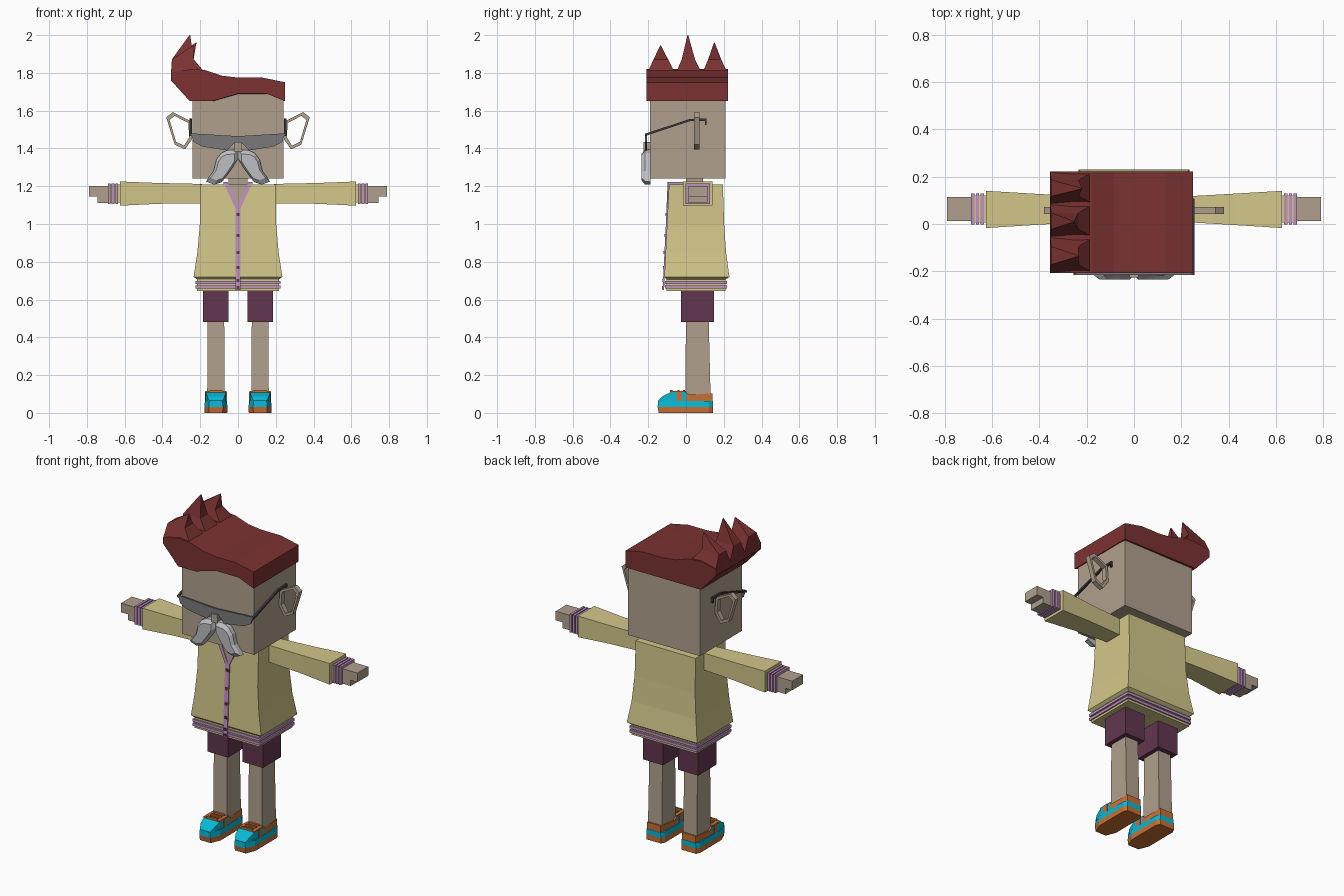
import bpy
import bmesh

cube = bpy.data.objects.get("Cube")
if cube:
    bpy.data.objects.remove(cube, do_unlink=True)


def material(name, rgb):
    linear = [(c / 255 / 12.92) if c < 11 else ((c / 255 + 0.055) / 1.055) ** 2.4 for c in rgb]
    m = bpy.data.materials.new(name)
    m.use_nodes = True
    m.diffuse_color = (*linear, 1)
    m.node_tree.nodes["Principled BSDF"].inputs["Base Color"].default_value = (*linear, 1)
    return m


skin = material("skin_beige", (176, 160, 141))
red = material("hair_red", (124, 50, 50))
yellow = material("cardigan_yellow", (211, 199, 138))
lilac = material("trim_lilac", (192, 146, 192))
plum = material("shorts_plum", (98, 54, 78))
cyan = material("shoe_cyan", (8, 184, 214))
orange = material("shoe_orange", (201, 112, 52))
smoke = material("lens_grey", (122, 122, 125))
silver = material("moustache_grey", (190, 191, 194))
dark = material("frame_dark", (62, 58, 62))


def loft(name, rings, mats, closed=False):
    """Bridge equal rings of points; one material, or one per segment."""
    bm = bmesh.new()
    rows = [[bm.verts.new(p) for p in ring] for ring in rings]
    n = len(rows[0])
    segs = len(rows) if closed else len(rows) - 1
    mats = mats if isinstance(mats, list) else [mats] * segs
    slots = list(dict.fromkeys(mats))
    for i in range(segs):
        a, b = rows[i], rows[(i + 1) % len(rows)]
        for j in range(n):
            k = (j + 1) % n
            bm.faces.new((a[j], a[k], b[k], b[j])).material_index = slots.index(mats[i])
    if not closed:
        bm.faces.new(rows[0]).material_index = slots.index(mats[0])
        bm.faces.new(rows[-1]).material_index = slots.index(mats[-1])
    bmesh.ops.recalc_face_normals(bm, faces=bm.faces)
    mesh = bpy.data.meshes.new(name)
    bm.to_mesh(mesh)
    bm.free()
    for m in slots:
        mesh.materials.append(m)
    ob = bpy.data.objects.new(name, mesh)
    bpy.context.scene.collection.objects.link(ob)
    return ob


def ring_z(x0, x1, y0, y1, z):
    return [(x0, y0, z), (x1, y0, z), (x1, y1, z), (x0, y1, z)]


def ring_x(x, y0, y1, z0, z1):
    return [(x, y0, z0), (x, y1, z0), (x, y1, z1), (x, y0, z1)]


def ring_y(x0, x1, y, z0, z1):
    return [(x0, y, z0), (x1, y, z0), (x1, y, z1), (x0, y, z1)]


def box(name, x0, x1, y0, y1, z0, z1, mat):
    return loft(name, [ring_z(x0, x1, y0, y1, z0), ring_z(x0, x1, y0, y1, z1)], mat)


def plate(name, outline, y0, y1, mat):
    """Front outline of (x, z) points given a thickness in y."""
    return loft(name, [[(x, y, z) for x, z in outline] for y in (y0, y1)], mat)


def chest_y(z):
    return -0.09 - (1.21 - z) * 0.05


# Head and neck
box("head", -0.24, 0.24, -0.19, 0.21, 1.24, 1.70, skin)
box("neck", -0.05, 0.05, 0.0, 0.09, 1.19, 1.25, skin)
box("nose", -0.02, 0.02, -0.226, -0.18, 1.385, 1.435, skin)

# Hair: swept slab with a wavy front fringe and straight back edge
top = [(0.25, 1.75), (0.13, 1.775), (0, 1.775), (-0.085, 1.785), (-0.175, 1.815),
       (-0.25, 1.82), (-0.355, 1.80), (-0.355, 1.76)]
fringe = [(-0.255, 1.65), (-0.14, 1.65), (0, 1.69), (0.15, 1.69), (0.25, 1.65)]
front = [(x, -0.208, z) for x, z in top + fringe]
back = [(x, 0.222, z) for x, z in top] + [(x, 0.222, 1.65) for x, z in fringe]
loft("hair", [front, back], red)

# Hair spikes: bent four-sided points along the raised side
for y0, y1, tx, ty, tz in [(-0.208, -0.055, -0.235, -0.135, 1.945),
                           (-0.055, 0.085, -0.255, 0.01, 2.0),
                           (0.085, 0.222, -0.222, 0.15, 1.96)]:
    m0, m1 = (y0 + ty) / 2, (y1 + ty) / 2
    base = ring_z(-0.355, -0.17, y0, y1, 1.795)
    mid = ring_z(-0.35, -0.235, m0, m1, 1.872)
    tip = ring_z(tx - 0.002, tx + 0.002, ty - 0.002, ty + 0.002, tz)
    loft("hair_spike", [base, mid, tip], red)

# Sunglasses lens
half = [(0.25, 1.48), (0.235, 1.435), (0.19, 1.41), (0.06, 1.39), (0.02, 1.43)]
lens = [(0, 1.465)] + half + [(-x, z) for x, z in reversed(half)]
plate("glasses_lens", lens, -0.216, -0.207, smoke)

# Torso with flared skirt
levels = [(1.21, 0.2, 0.195), (1.0, 0.202, 0.202), (0.85, 0.215, 0.212), (0.72, 0.235, 0.23)]
rings = [ring_z(-w, w, chest_y(z), b, z) for z, w, b in levels]
rings.append(ring_z(-0.215, 0.215, -0.1, 0.208, 0.705))
loft("cardigan_body", rings, yellow)
box("hem_core", -0.218, 0.218, -0.104, 0.21, 0.645, 0.71, yellow)
for z in (0.658, 0.683):
    box("hem_stripe", -0.226, 0.226, -0.112, 0.218, z, z + 0.016, lilac)

# Neck opening, placket and buttons
loft("neck_opening", [[(-0.06, chest_y(1.21) - d, 1.212), (0.06, chest_y(1.21) - d, 1.212),
                       (0, chest_y(1.1) - d, 1.1)] for d in (0, 0.004)], skin)
loft("placket", [ring_z(-0.014, 0.014, chest_y(z) - 0.006, chest_y(z) + 0.002, z)
                 for z in (1.10, 0.65)], lilac)
for z in (1.05, 0.94, 0.85, 0.77, 0.70, 0.665):
    y = chest_y(z)
    box("button", -0.008, 0.008, y - 0.01, y, z - 0.008, z + 0.008, plum)

for s, side in ((1, "left"), (-1, "right")):
    # Ear loop
    loop = [(0.25, 1.545), (0.345, 1.592), (0.38, 1.565), (0.335, 1.42), (0.28, 1.395), (0.243, 1.45)]
    cx = sum(p[0] for p in loop) / len(loop)
    cz = sum(p[1] for p in loop) / len(loop)
    rings = []
    for x, z in loop:
        ix, iz = cx + (x - cx) * 0.76, cz + (z - cz) * 0.8
        rings.append([(s * x, 0.042, z), (s * x, 0.072, z), (s * ix, 0.072, iz), (s * ix, 0.042, iz)])
    loft(side + "_ear", rings, skin, closed=True)

    # Glasses temple
    x = s * 0.25
    path = [(-0.216, 1.472), (0.02, 1.55), (0.108, 1.553)]
    loft(side + "_temple", [ring_y(x - 0.006, x + 0.006, y, z - 0.006, z + 0.006) for y, z in path], dark)
    box(side + "_temple_tip", x - 0.006, x + 0.006, 0.1, 0.108, 1.525, 1.555, dark)

    # Moustache half with a chamfered front
    shape = [(0, 1.395), (0.06, 1.39), (0.09, 1.375), (0.115, 1.34), (0.13, 1.28), (0.17, 1.225),
             (0.125, 1.208), (0.085, 1.222), (0.035, 1.29), (0, 1.345)]
    rings = [[(s * (0.07 + (x - 0.07) * f), y, 1.3 + (z - 1.3) * f) for x, z in shape]
             for y, f in ((-0.188, 1), (-0.217, 1), (-0.235, 0.75))]
    loft(side + "_moustache", rings, silver)

    # Collar
    loft(side + "_collar_edge", [[(s * 0.055, chest_y(1.21) - d, 1.222), (s * 0.078, chest_y(1.21) - d, 1.222),
                                  (s * 0.014, chest_y(1.09) - d, 1.085), (0, chest_y(1.1) - d, 1.1)]
                                 for d in (-0.002, 0.007)], lilac)
    xs = sorted((s * 0.055, s * 0.078))
    box(side + "_collar", *xs, -0.09, 0.09, 1.205, 1.222, lilac)

    # Sleeve, striped cuff and hand
    loft(side + "_sleeve", [ring_x(s * 0.19, 0.01, 0.115, 1.11, 1.212),
                            ring_x(s * 0.42, -0.004, 0.128, 1.107, 1.217),
                            ring_x(s * 0.625, -0.017, 0.14, 1.097, 1.225)], yellow)
    loft(side + "_cuff", [ring_x(s * x, 0.006, 0.12, 1.113, 1.208) for x in (0.62, 0.688)], yellow)
    for x in (0.635, 0.655, 0.675):
        loft(side + "_cuff_stripe", [ring_x(s * (x + d), -0.002, 0.128, 1.105, 1.214)
                                     for d in (0, 0.014)], lilac)
    loft(side + "_palm", [ring_x(s * x, 0.012, 0.115, 1.11, 1.2) for x in (0.68, 0.745)], skin)
    loft(side + "_fingers", [ring_x(s * x, 0.012, 0.115, 1.145, 1.2) for x in (0.74, 0.79)], skin)

    # Shorts and leg
    c = s * 0.117
    box(side + "_shorts", c - 0.068, c + 0.068, -0.026, 0.148, 0.48, 0.66, plum)
    loft(side + "_leg", [ring_z(c - 0.046, c + 0.046, -0.004, 0.13, 0.09),
                         ring_z(c - 0.044, c + 0.044, 0.0, 0.12, 0.5)], skin)

    # Shoe sole: tapered outline with an orange base and cyan band
    def outline(z, w, f):
        return [(c - w * 0.6, f, z), (c + w * 0.6, f, z), (c + w, f + 0.06, z), (c + w, 0.12, z),
                (c + w * 0.8, 0.142, z), (c - w * 0.8, 0.142, z), (c - w, 0.12, z), (c - w, f + 0.06, z)]
    loft(side + "_shoe_sole", [outline(0, 0.06, -0.145), outline(0.032, 0.061, -0.15),
                               outline(0.064, 0.058, -0.148)], [orange, cyan])

    # Shoe upper: cyan toe and orange heel
    steps = [(-0.147, 0.035, 0.066), (-0.125, 0.046, 0.088), (-0.08, 0.054, 0.11),
             (0.0, 0.056, 0.11), (0.02, 0.057, 0.096), (0.14, 0.046, 0.104)]
    loft(side + "_shoe_upper", [ring_y(c - w, c + w, y, 0.06, h) for y, w, h in steps],
         [cyan, cyan, cyan, orange, orange])
    box(side + "_shoe_strap", c - 0.058, c + 0.058, -0.05, -0.02, 0.064, 0.113, orange)
    for d in (-0.042, 0.042):
        box(side + "_lace_stay", c + d - 0.012, c + d + 0.012, -0.085, 0.0, 0.1, 0.115, orange)
    for y in (-0.078, -0.04, -0.01):
        box(side + "_lace", c - 0.034, c + 0.034, y - 0.006, y + 0.006, 0.108, 0.121, orange)
